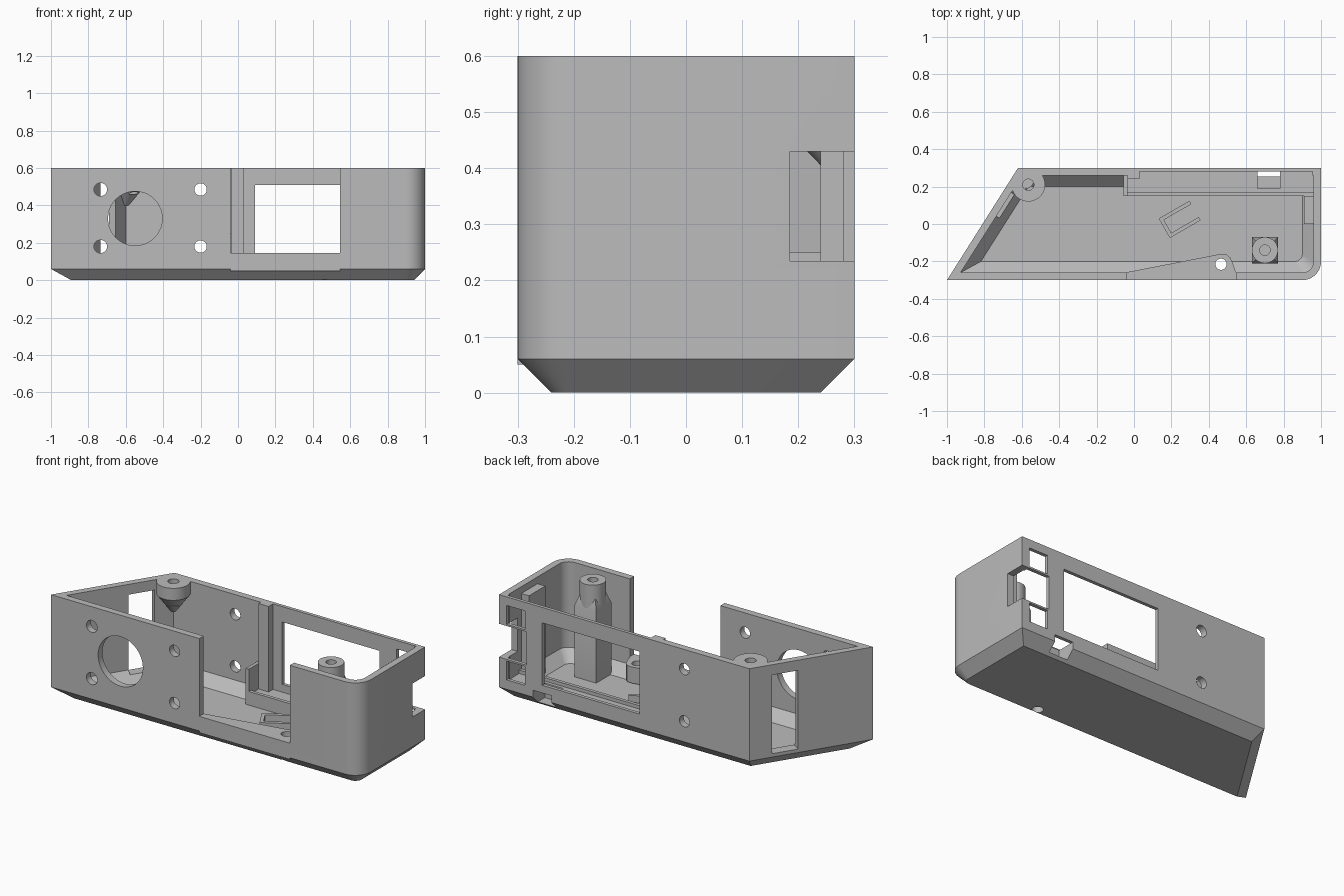
import bpy, bmesh, math
from mathutils import Vector

if "Cube" in bpy.data.objects:
    bpy.data.objects.remove(bpy.data.objects["Cube"])

grey = bpy.data.materials.new("plain_grey")
grey.use_nodes = True
grey.diffuse_color = (0.5, 0.5, 0.5, 1)
grey.node_tree.nodes["Principled BSDF"].inputs["Base Color"].default_value = (0.5, 0.5, 0.5, 1)


def loft(name, rings):
    """Closed solid through stacked rings of equal length."""
    bm = bmesh.new()
    rows = [[bm.verts.new(p) for p in ring] for ring in rings]
    n = len(rows[0])
    for a, b in zip(rows, rows[1:]):
        for i in range(n):
            j = (i + 1) % n
            bm.faces.new((a[i], a[j], b[j], b[i]))
    bm.faces.new(rows[0][::-1])
    bm.faces.new(rows[-1])
    bmesh.ops.recalc_face_normals(bm, faces=bm.faces[:])
    mesh = bpy.data.meshes.new(name)
    bm.to_mesh(mesh)
    bm.free()
    mesh.materials.append(grey)
    ob = bpy.data.objects.new(name, mesh)
    bpy.context.collection.objects.link(ob)
    return ob


def prism(name, points, z0, z1):
    return loft(name, [[(x, y, z) for x, y in points] for z in (z0, z1)])


def box(name, x0, x1, y0, y1, z0, z1):
    return prism(name, [(x0, y0), (x1, y0), (x1, y1), (x0, y1)], z0, z1)


def circle(x, y, r, z, n=40):
    return [(x + r * math.cos(math.tau * i / n), y + r * math.sin(math.tau * i / n), z)
            for i in range(n)]


def cylinder(name, x, y, r, z0, z1):
    return loft(name, [circle(x, y, r, z0), circle(x, y, r, z1)])


def drill_y(x, z, r, y0, y1):
    """Round cutter running along y."""
    return loft("cutter", [[(px, y, pz) for px, pz, _ in circle(x, z, r, 0)] for y in (y0, y1)])


def cut(target, cutter):
    cutter.hide_render = True
    mod = target.modifiers.new("cut", "BOOLEAN")
    mod.operation = "DIFFERENCE"
    mod.solver = "EXACT"
    mod.object = cutter
    bpy.context.view_layer.objects.active = target
    bpy.ops.object.modifier_apply(modifier=mod.name)
    bpy.data.objects.remove(cutter)


SLANT = 0.38 / 0.6


def outline(d, z):
    """Case plan moved inward by d: slanted left end, one rounded corner."""
    def left(y):
        return -1 + (y + 0.3) * SLANT + d * math.hypot(1, SLANT)
    lo, hi, right = -0.3 + d, 0.3 - d, 1 - d
    r = max(0.1 - d, 0.04)
    pts = [(left(lo), lo, z)]
    for i in range(13):
        a = math.pi / 2 * (i / 12 - 1)
        pts.append((right - r + r * math.cos(a), lo + r + r * math.sin(a), z))
    return pts + [(right, hi, z), (left(hi), hi, z)]


# Shell with chamfered base and hollow interior
shell = loft("case_shell", [outline(0.06, 0), outline(0, 0.06), outline(0, 0.6)])
cut(shell, loft("cutter", [outline(0.1, 0.04), outline(0.04, 0.1), outline(0.04, 0.7)]))

# Front gap, back window, thinned back wall, square ports, corner notch, base slot
for dims in ((-0.04, 0.545, -0.4, -0.2, 0.145, 0.7),
             (0.03, 0.955, 0.2, 0.28, 0.1, 0.7),
             (0.09, 0.72, 0.2, 0.4, 0.145, 0.51),
             (0.83, 0.95, 0.25, 0.4, 0.44, 0.55),
             (0.83, 0.95, 0.25, 0.4, 0.115, 0.225),
             (0.82, 1.1, 0.185, 0.4, 0.235, 0.43),
             (0.66, 0.78, 0.19, 0.4, 0.015, 0.1)):
    cut(shell, box("cutter", *dims))

# Sensor opening and screw holes
cut(shell, drill_y(-0.55, 0.33, 0.145, -0.4, -0.22))
for z in (0.18, 0.485):
    cut(shell, drill_y(-0.735, z, 0.035, -0.4, -0.22))
    cut(shell, drill_y(-0.2, z, 0.033, -0.4, 0.4))
cut(shell, cylinder("cutter", 0.465, -0.215, 0.03, -0.1, 0.3))

# Tall window in the slanted end, cut square to the wall
normal = Vector((-0.6, 0.38)).normalized()
corners = []
for x, s in ((-0.77, 0.03), (-0.77, -0.07), (-0.69, -0.07), (-0.69, 0.03)):
    p = Vector((x, -0.3 + (x + 1) / SLANT)) + normal * s
    corners.append((p.x, p.y))
cut(shell, prism("cutter", corners, 0.08, 0.54))

# Sill pad under the front gap
pad = prism("sill_pad", [(-0.04, -0.3), (0.545, -0.3), (0.545, -0.26), (0.53, -0.215),
                         (0.515, -0.18), (0.495, -0.163), (0.465, -0.16), (-0.04, -0.258)],
            0.05, 0.145)
cut(pad, cylinder("cutter", 0.465, -0.215, 0.03, -0.1, 0.3))

# Display holder along the back wall
shelf = box("display_shelf", -0.055, 0.96, 0.16, 0.27, 0.05, 0.1)
cut(shelf, box("cutter", 0.66, 0.78, 0.19, 0.3, 0, 0.3))
box("display_lip", -0.055, 0.96, 0.15, 0.17, 0.035, 0.12)
box("display_side_tab", -0.055, -0.035, 0.15, 0.265, 0.035, 0.25)
box("display_rail", -0.035, 0.03, 0.24, 0.285, 0.09, 0.6)
box("end_wall_block", 0.91, 0.96, 0.0, 0.15, 0.035, 0.56)

# Screw post on a square base
post = cylinder("screw_post", 0.7, -0.14, 0.07, 0.035, 0.6)
cut(post, cylinder("cutter", 0.7, -0.14, 0.028, 0.3, 0.7))


def square(h, z):
    return [(0.7 + sx * h, -0.14 + sy * h, z) for sx, sy in ((-1, -1), (1, -1), (1, 1), (-1, 1))]


base = loft("post_base", [square(0.07, 0.035), square(0.07, 0.46), square(0.05, 0.52)])
cut(base, cylinder("cutter", 0.7, -0.14, 0.028, 0.3, 0.7))

# Corner screw boss tapering into the wall
boss = loft("corner_boss", [circle(-0.6, 0.26, 0.015, 0.4), circle(-0.565, 0.21, 0.09, 0.53),
                            circle(-0.565, 0.21, 0.09, 0.6)])
cut(boss, cylinder("cutter", -0.565, 0.21, 0.03, 0.46, 0.7))

# Small angled U bracket on the floor
for name, dims in (("bracket_back", (0, 0.19, 0.1, 0.12)),
                   ("bracket_front", (0, 0.19, 0, 0.02)),
                   ("bracket_end", (0, 0.02, 0, 0.12))):
    wall = box(name, *dims, 0.035, 0.085)
    wall.location = (0.192, -0.075, 0)
    wall.rotation_euler.z = math.radians(30)

# Smooth round surfaces, crisp edges
bpy.ops.object.select_all(action="DESELECT")
for ob in bpy.context.collection.objects:
    if ob.type == "MESH":
        ob.select_set(True)
        bpy.context.view_layer.objects.active = ob
bpy.ops.object.shade_smooth_by_angle(angle=math.radians(30))
